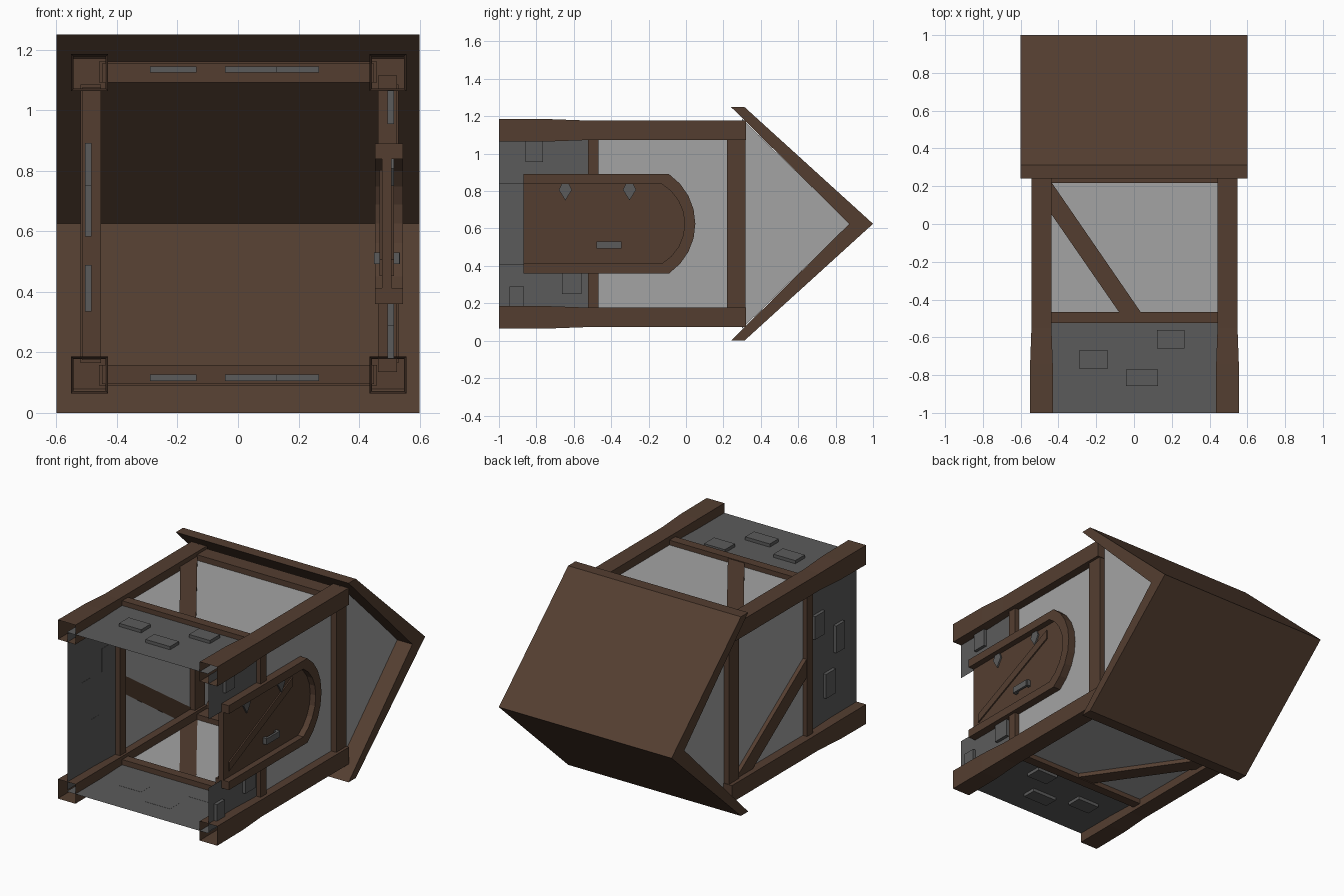
import bpy, bmesh, math
from mathutils import Vector

if "Cube" in bpy.data.objects:
    bpy.data.objects.remove(bpy.data.objects["Cube"])


def material(name, rgb):
    m = bpy.data.materials.new(name)
    m.diffuse_color = (*rgb, 1)
    m.use_nodes = True
    m.node_tree.nodes["Principled BSDF"].inputs["Base Color"].default_value = m.diffuse_color
    return m


WOOD = material("brown wood", (0.088, 0.048, 0.030))
PLASTER = material("light plaster", (0.37, 0.37, 0.37))
STONE = material("dark stone", (0.105, 0.105, 0.105))

# The house lies on its back: its own "up" is +y. Each wall has local
# coordinates u (across), h (house height, along y), d (outward depth).
SIDES = {
    "top": lambda u, h, d: Vector((u, h, 1.125 + d)),
    "bottom": lambda u, h, d: Vector((u, h, 0.125 - d)),
    "left": lambda u, h, d: Vector((-0.485 - d, h, 0.625 + u)),
    "right": lambda u, h, d: Vector((0.495 + d, h, 0.625 + u)),
}


def finish(name, bm, mat):
    me = bpy.data.meshes.new(name)
    bm.to_mesh(me)
    bm.free()
    me.materials.append(mat)
    ob = bpy.data.objects.new(name, me)
    bpy.context.collection.objects.link(ob)
    return ob


def prism(name, side, pts, d0, d1, mat):
    """Extrude a (u, h) outline from depth d0 to d1; a single sheet if equal."""
    f = SIDES[side]
    bm = bmesh.new()
    a = [bm.verts.new(f(u, h, d0)) for u, h in pts]
    face = bm.faces.new(a)
    if d0 == d1:
        bm.normal_update()
        if face.normal.dot(f(0, 0, 1) - f(0, 0, 0)) < 0:
            face.normal_flip()
    else:
        b = [bm.verts.new(f(u, h, d1)) for u, h in pts]
        bm.faces.new(b[::-1])
        for i in range(len(a)):
            j = (i + 1) % len(a)
            bm.faces.new((a[i], b[i], b[j], a[j]))
        bmesh.ops.recalc_face_normals(bm, faces=bm.faces)
    return finish(name, bm, mat)


def rect(u0, u1, h0, h1):
    return [(u0, h0), (u1, h0), (u1, h1), (u0, h1)]


def arch(half, base, spring, apex, n=8):
    """Door outline with a shallow round top, from (-half, base) to (half, base)."""
    s = apex - spring
    r = (half * half + s * s) / (2 * s)
    t = math.asin(half / r)
    pts = [(-half, base)]
    for i in range(n + 1):
        k = -t + 2 * t * i / n
        pts.append((r * math.sin(k), apex - r + r * math.cos(k)))
    return pts + [(half, base)]


# Corner posts: open-ended below, flared towards the foot
def post(name, x, z):
    bm = bmesh.new()
    rings = []
    for y, w in ((-1, 0.061), (-0.74, 0.06), (-0.55, 0.053), (0.32, 0.053)):
        rings.append([bm.verts.new((x + sx * w, y, z + sz * w))
                      for sx, sz in ((-1, -1), (1, -1), (1, 1), (-1, 1))])
    for p, q in zip(rings, rings[1:]):
        for i in range(4):
            j = (i + 1) % 4
            bm.faces.new((p[i], p[j], q[j], q[i]))
    bm.faces.new(rings[-1])
    bmesh.ops.recalc_face_normals(bm, faces=bm.faces)
    finish(name, bm, WOOD)


for sx, x in (("left", -0.49), ("right", 0.495)):
    for sz, z in (("lower", 0.125), ("upper", 1.125)):
        post(f"{sx}_{sz}_post", x, z)

# Three closed walls: stone footing, plaster, beams, brace and raised stones
BRICKS = [(-0.29, -0.137, -0.765, -0.67), (0.122, 0.267, -0.66, -0.56),
          (-0.043, 0.128, -0.857, -0.77)]
BRACE = [(-0.45, 0.24), (-0.45, 0.07), (-0.07, -0.48), (0.045, -0.48)]
for s in ("top", "bottom", "left"):
    prism(s + "_stone_wall", s, rect(-0.49, 0.49, -1, -0.5), 0, 0, STONE)
    prism(s + "_plaster_wall", s, rect(-0.49, 0.49, -0.5, 0.3), 0, 0, PLASTER)
    prism(s + "_middle_beam", s, rect(-0.45, 0.45, -0.525, -0.467), -0.033, 0.03, WOOD)
    prism(s + "_brace", s, BRACE, -0.002, 0.025, WOOD)
    for i, b in enumerate(BRICKS):
        prism(f"{s}_raised_stone_{i}", s, rect(*b), -0.001, 0.02, STONE)

# Upper beams on all four sides
for s in SIDES:
    prism(s + "_upper_beam", s, rect(-0.46, 0.46, 0.218, 0.317), -0.033, 0.035, WOOD)

# Door wall, split around the doorway
for n, k in (("lower", -1), ("upper", 1)):
    a, b = sorted((0.215 * k, 0.49 * k))
    prism(f"door_{n}_stone_wall", "right", rect(a, b, -1, -0.5), 0, 0, STONE)
    prism(f"door_{n}_middle_beam", "right", rect(a, b, -0.525, -0.467), -0.033, 0.03, WOOD)
opening = arch(0.22, -0.5, -0.13, 0.0)
prism("door_plaster_wall", "right",
      [(-0.49, -0.5)] + opening + [(0.49, -0.5), (0.49, 0.3), (-0.49, 0.3)],
      0, 0, PLASTER)
for i, b in enumerate([(0.33, 0.442, -0.857, -0.765), (-0.375, -0.26, -0.663, -0.56),
                       (-0.446, -0.335, -0.945, -0.865)]):
    prism(f"door_raised_stone_{i}", "right", rect(*b), -0.001, 0.02, STONE)

# Door frame, panel and diagonal plank
outer = arch(0.265, -0.87, -0.09, 0.05)
inner = arch(0.213, -0.87, -0.13, -0.007)
prism("door_frame", "right", outer + inner[::-1], -0.043, 0.05, WOOD)
prism("door_panel", "right", inner, -0.02, 0.012, WOOD)
prism("door_plank", "right",
      [(-0.172, -0.82), (-0.118, -0.82), (0.178, -0.19), (0.122, -0.19)],
      -0.028, 0.02, WOOD)

# Door hinges and handle
for i, h in enumerate((-0.645, -0.302)):
    prism(f"door_hinge_{i}", "right",
          [(0.213, h - 0.02), (0.182, h - 0.035), (0.125, h),
           (0.182, h + 0.035), (0.213, h + 0.02)], 0.01, 0.021, STONE)
for n, h0, h1, d0, d1 in (("end_a", -0.478, -0.458, -0.045, 0.038),
                          ("end_b", -0.365, -0.345, -0.045, 0.038),
                          ("outer_bar", -0.47, -0.353, 0.026, 0.04),
                          ("inner_bar", -0.47, -0.353, -0.046, -0.032)):
    prism("door_handle_" + n, "right", rect(-0.133, -0.095, h0, h1), d0, d1, STONE)

# Gable ends
for s in ("left", "right"):
    prism(s + "_gable", s, [(-0.56, 0.3), (0.56, 0.3), (0, 0.876)], 0, 0, PLASTER)

# Roof: one folded slab running along x (depth measured from the right wall)
prism("roof", "right", [(-0.625, 0.24), (0, 0.873), (0.625, 0.24),
                        (0.625, 0.312), (0, 1.0), (-0.625, 0.312)],
      -1.095, 0.105, WOOD)
